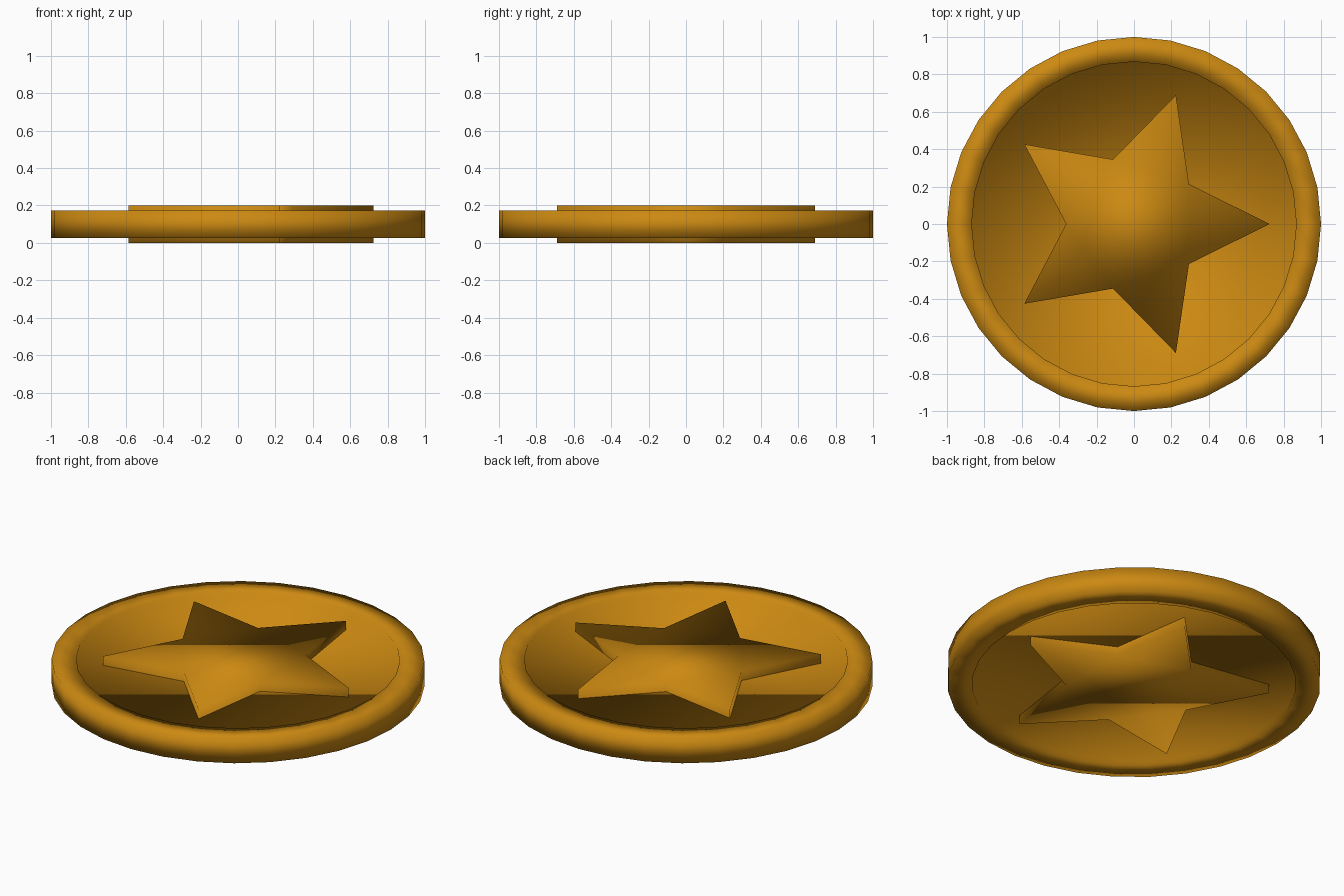
import bpy, bmesh
from math import cos, sin, pi

if "Cube" in bpy.data.objects:
    bpy.data.objects.remove(bpy.data.objects["Cube"])

gold = bpy.data.materials.new("gold")
gold.diffuse_color = (0.6, 0.25, 0.006, 1)
gold.use_nodes = True
gold.node_tree.nodes["Principled BSDF"].inputs["Base Color"].default_value = gold.diffuse_color


def finish(bm, name):
    bmesh.ops.recalc_face_normals(bm, faces=bm.faces)
    for f in bm.faces:
        f.smooth = True
    mesh = bpy.data.meshes.new(name)
    bm.to_mesh(mesh)
    bm.free()
    mesh.materials.append(gold)
    obj = bpy.data.objects.new(name, mesh)
    bpy.context.collection.objects.link(obj)
    return obj


def loft(name, rings):
    """Skin a list of (radius function, z) rings with n points, capping both ends."""
    bm = bmesh.new()
    loops = [[bm.verts.new(p) for p in ring] for ring in rings]
    n = len(loops[0])
    for a, b in zip(loops, loops[1:]):
        for i in range(n):
            j = (i + 1) % n
            bm.faces.new((a[i], a[j], b[j], b[i]))
    bm.faces.new(loops[0][::-1])
    bm.faces.new(loops[-1])
    return finish(bm, name)


def ring(radii, n, z):
    return [(radii[i % len(radii)] * cos(2 * pi * i / n),
             radii[i % len(radii)] * sin(2 * pi * i / n), z) for i in range(n)]


# Coin disc: raised rim with a recessed field on both faces
profile = [(0.868, 0.053), (0.868, 0.027), (1.0, 0.027),
           (1.0, 0.173), (0.868, 0.173), (0.868, 0.147)]
loft("coin_disc", [ring([r], 32, z) for r, z in profile])

# Five-pointed star standing proud of both faces
loft("star_relief", [ring([0.725, 0.363], 10, z) for z in (0.0, 0.2)])
